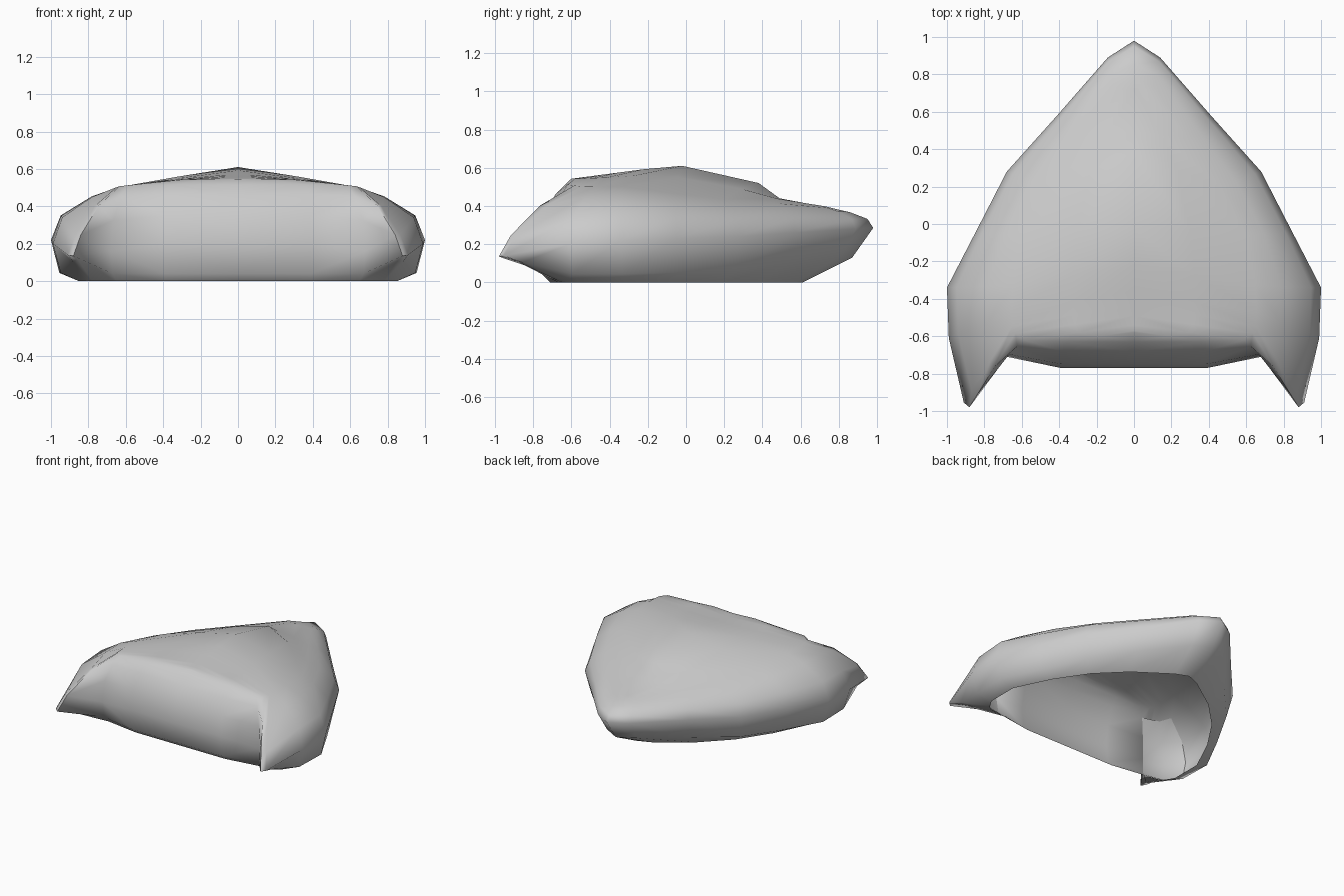
import bpy, bmesh
from mathutils import Vector

if "Cube" in bpy.data.objects:
    bpy.data.objects.remove(bpy.data.objects["Cube"])

# Stations round the right half, front centre to rear tip:
# belt (widest point), rim on the ground, shoulder, ridge y, low-row height factor
stations = [
    ((0, -.77, .20), (0, -.71), (0, -.63, .515), -.58, .2),
    ((.39, -.77, .20), (.39, -.71), (.36, -.63, .515), -.57, .2),
    ((.68, -.71, .16), (.65, -.67), (.59, -.62, .512), -.54, .25),
    ((.86, -.70, .20), (.80, -.64), (.66, -.53, .485), -.42, .2),
    ((.99, -.61, .20), (.85, -.56), (.655, -.47, .50), -.36, .22),
    ((1.0, -.34, .22), (.85, -.32), (.65, -.33, .50), -.22, .2),
    ((.85, -.05, .23), (.72, -.05), (.60, -.06, .465), -.02, .22),
    ((.68, .28, .24), (.56, .19), (.46, .20, .435), .38, .28),
    ((.42, .57, .26), (.36, .39), (.29, .46, .415), .49, .38),
    ((.14, .89, .28), (.10, .57), (.11, .74, .39), .72, .45),
    ((0, .98, .285), (0, .61), (0, .78, .385), .78, .45),
]
# Blunt horn tip, two ribs that replace the rounded corner outside
tips = [((.88, -.98, .135), (.78, -.65), (.635, -.585, .507), -.49, .8),
        ((.91, -.955, .14), (.82, -.62), (.65, -.545, .502), -.43, .75)]
# Centre line of the top, as (y, z)
ridge = [(-.63, .515), (-.58, .545), (-.2, .595), (-.02, .61),
         (.38, .52), (.49, .44), (.78, .385)]


def ridge_point(y):
    for (y0, z0), (y1, z1) in zip(ridge, ridge[1:]):
        if y <= y1:
            return Vector((0, y, z0 + (z1 - z0) * (y - y0) / (y1 - y0)))
    return Vector((0, y, ridge[-1][1]))


def mix(a, b, t, tz):
    p = a.lerp(b, t)
    p.z = a.z + (b.z - a.z) * tz
    return p


def rib(station, wall=((.15, .47), (.62, .83))):
    """Points from the rim over the belt up to the shoulder."""
    belt, rim, shoulder, _, low = station
    belt, rim, shoulder = Vector(belt), Vector((*rim, 0)), Vector(shoulder)
    return [rim, mix(rim, belt, .7, low), belt,
            *(mix(belt, shoulder, *w) for w in wall), shoulder]


def cap(station):
    """Points from the shoulder to the ridge."""
    shoulder, top = Vector(station[2]), ridge_point(station[3])
    middle = shoulder.lerp(top, .5)
    middle.z += .012 * min(1, shoulder.x / .3)
    return [middle, top]


def skin(name, ribs):
    """Loft the ribs and mirror the result across x = 0."""
    bm = bmesh.new()
    ribs = [[bm.verts.new(p) for p in r] for r in ribs]
    for a, b in zip(ribs, ribs[1:]):
        for i in range(len(a) - 1):
            bm.faces.new((a[i], b[i], b[i + 1], a[i + 1]))
    bmesh.ops.remove_doubles(bm, verts=bm.verts, dist=.0005)
    geom = bm.verts[:] + bm.edges[:] + bm.faces[:]
    bmesh.ops.mirror(bm, geom=geom, axis='X', merge_dist=.001)
    bmesh.ops.remove_doubles(bm, verts=bm.verts, dist=.001)
    bmesh.ops.recalc_face_normals(bm, faces=bm.faces)
    mesh = bpy.data.meshes.new(name)
    bm.to_mesh(mesh)
    bm.free()
    obj = bpy.data.objects.new(name, mesh)
    bpy.context.collection.objects.link(obj)
    bpy.ops.object.select_all(action='DESELECT')
    bpy.context.view_layer.objects.active = obj
    obj.select_set(True)
    bpy.ops.object.shade_smooth_by_angle(angle=1.4)


# Open-bottomed outer shell with pointed front corners
horn_wall = ((.16, .30), (.55, .72))
outer = [rib(s) + cap(s) for s in stations[:3]]
outer += [rib(t, horn_wall) + cap(t) for t in tips]
outer += [rib(s) + cap(s) for s in stations[4:]]
skin("shell", outer)

# Rounded inner wall closing off the hollow horns
skin("inner_corners", [rib(s)[:5] for s in stations[2:5]])
